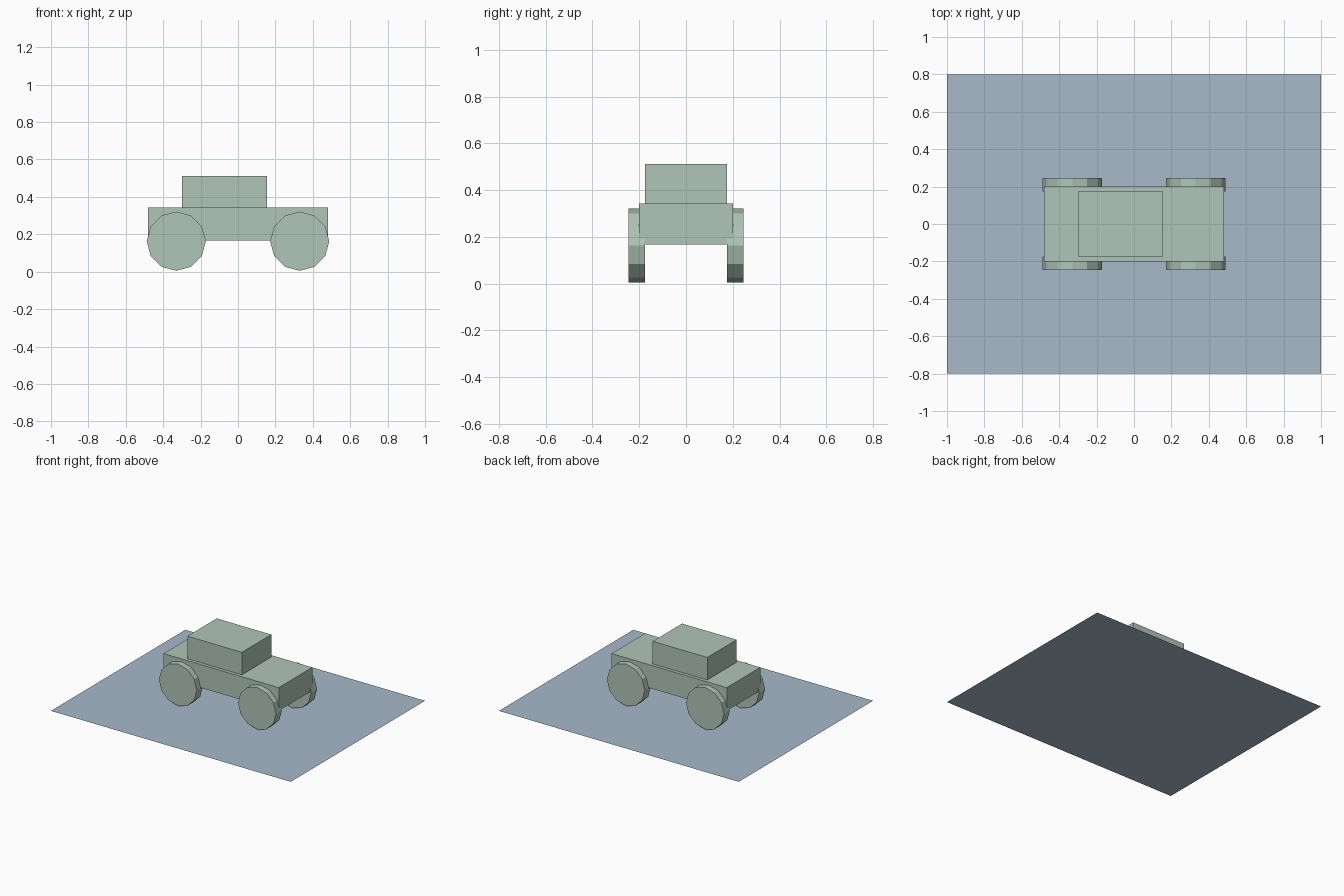
import bpy
import math

if "Cube" in bpy.data.objects:
    bpy.data.objects.remove(bpy.data.objects["Cube"])


def material(name, color):
    m = bpy.data.materials.new(name)
    m.diffuse_color = (*color, 1.0)
    m.use_nodes = True
    m.node_tree.nodes["Principled BSDF"].inputs["Base Color"].default_value = m.diffuse_color
    return m


sage = material("pale sage green", (0.434, 0.558, 0.485))
blue = material("pale slate blue", (0.392, 0.491, 0.591))


def finish(name, mat):
    obj = bpy.context.object
    obj.name = name
    obj.data.materials.append(mat)
    return obj


def box(name, lo, hi, mat):
    center = [(a + b) / 2 for a, b in zip(lo, hi)]
    bpy.ops.mesh.primitive_cube_add(size=1, location=center)
    obj = finish(name, mat)
    obj.scale = [b - a for a, b in zip(lo, hi)]
    return obj


# Flat base sheet
bpy.ops.mesh.primitive_plane_add(size=1)
finish("base_sheet", blue).scale = (2.0, 1.6, 1)

# Car body and cabin
box("body", (-0.48, -0.20, 0.167), (0.48, 0.20, 0.342), sage)
box("cabin", (-0.30, -0.175, 0.342), (0.155, 0.175, 0.512), sage)

# Four twelve-sided wheels
for x, end in ((-0.33, "rear"), (0.33, "front")):
    for y, side in ((-0.21, "right"), (0.21, "left")):
        bpy.ops.mesh.primitive_cylinder_add(
            vertices=12, radius=0.158, depth=0.07,
            location=(x, y, 0.163), rotation=(math.pi / 2, 0, 0))
        finish(f"{end}_{side}_wheel", sage)
